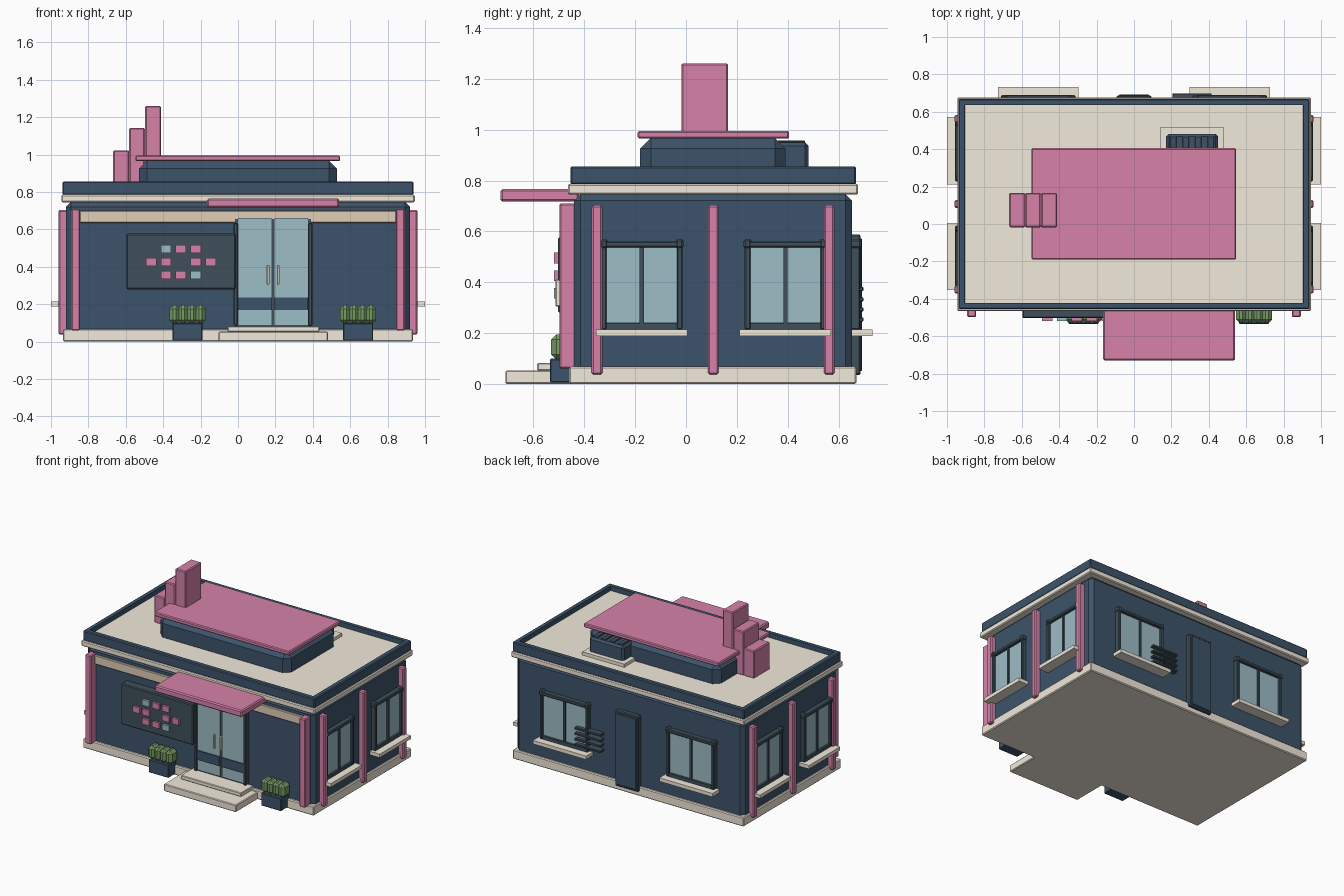
import bpy, bmesh
from mathutils import Vector

if "Cube" in bpy.data.objects:
    bpy.data.objects.remove(bpy.data.objects["Cube"])


def mat(name, r, g, b):
    m = bpy.data.materials.new(name)
    m.diffuse_color = (r, g, b, 1)
    m.use_nodes = True
    m.node_tree.nodes["Principled BSDF"].inputs["Base Color"].default_value = m.diffuse_color
    return m


NAVY = mat("navy", 0.046, 0.088, 0.145)
DARK = mat("dark_frame", 0.05, 0.08, 0.105)
PINK = mat("pink", 0.68, 0.225, 0.40)
CREAM = mat("cream", 0.89, 0.82, 0.71)
TAN = mat("tan", 0.75, 0.62, 0.48)
GLASS = mat("glass", 0.34, 0.51, 0.57)
GREEN = mat("green", 0.19, 0.34, 0.13)

CY = 0.107                                  # centre line of the building in y
LEFT, RIGHT, FRONT, BACK = -0.92, 0.92, -0.44, 0.653    # wall faces


def finish(name, bm, *mats):
    me = bpy.data.meshes.new(name)
    bm.to_mesh(me)
    bm.free()
    for m in mats:
        me.materials.append(m)
    ob = bpy.data.objects.new(name, me)
    bpy.context.collection.objects.link(ob)
    return ob


def cube(x0, x1, y0, y1, z0, z1, bevel=0.0):
    bm = bmesh.new()
    bmesh.ops.create_cube(bm, size=1)
    lo, hi = Vector((x0, y0, z0)), Vector((x1, y1, z1))
    bmesh.ops.scale(bm, vec=hi - lo, verts=bm.verts)
    bmesh.ops.translate(bm, vec=(lo + hi) / 2, verts=bm.verts)
    if bevel:
        bmesh.ops.bevel(bm, geom=bm.edges[:], offset=bevel, segments=1,
                        affect='EDGES', clamp_overlap=True)
    return bm


def box(name, x0, x1, y0, y1, z0, z1, m, bevel=0.0):
    return finish(name, cube(x0, x1, y0, y1, z0, z1, bevel), m)


def on_wall(name, side, u0, u1, d0, d1, z0, z1, m, bevel=0.0):
    """Box on a wall: u runs along the wall, d is the distance out from it."""
    if side == "right":
        return box(name, RIGHT + d0, RIGHT + d1, u0, u1, z0, z1, m, bevel)
    if side == "left":
        return box(name, LEFT - d1, LEFT - d0, u0, u1, z0, z1, m, bevel)
    if side == "back":
        return box(name, u0, u1, BACK + d0, BACK + d1, z0, z1, m, bevel)
    return box(name, u0, u1, FRONT - d1, FRONT - d0, z0, z1, m, bevel)


def window(side, c, w, out):
    h = w / 2
    on_wall(side + "_window_backing", side, c - h, c + h, -0.02, 0.01, 0.21, 0.555, DARK)
    for s in (-1, 1):
        a, b = sorted((c + s * 0.007, c + s * (h - 0.016)))
        on_wall(side + "_window_pane", side, a, b, 0, 0.016, 0.24, 0.537, GLASS)
        e = c + s * (h - 0.006)
        on_wall(side + "_window_jamb", side, e - 0.011, e + 0.011, -0.01, 0.032,
                0.215, 0.56, DARK, 0.004)
        on_wall(side + "_window_corner", side, e - 0.016, e + 0.016, -0.01, 0.038,
                0.532, 0.57, DARK, 0.008)
    on_wall(side + "_window_mullion", side, c - 0.008, c + 0.008, 0, 0.026, 0.22, 0.55, DARK)
    on_wall(side + "_window_head", side, c - h, c + h, -0.01, 0.036, 0.537, 0.561, DARK, 0.005)
    on_wall(side + "_window_rail", side, c - h, c + h, -0.01, 0.028, 0.213, 0.238, DARK)
    on_wall(side + "_window_sill", side, c - h - 0.025, c + h + 0.025, -0.01, out,
            0.188, 0.214, CREAM)


# Main shell: plinth, walls, cornice
box("plinth", -0.935, 0.935, -0.46, 0.67, 0, 0.068, CREAM, 0.006)
box("walls", LEFT, RIGHT, FRONT, BACK, 0.002, 0.747, NAVY, 0.026)
box("cornice", -0.945, 0.945, -0.465, 0.677, 0.745, 0.786, CREAM, 0.006)

# Parapet with the recessed roof deck
bm = cube(-0.938, 0.938, -0.455, 0.669, 0.784, 0.856, 0.006)
deck = max(bm.faces, key=lambda f: f.calc_center_median().z)
for t in (0.027, 0.0005):
    bmesh.ops.inset_region(bm, faces=[deck], thickness=t, use_even_offset=True)
bmesh.ops.translate(bm, vec=(0, 0, -0.034), verts=deck.verts)
deck.material_index = 1
finish("parapet", bm, NAVY, CREAM)

# Front band and pilasters
on_wall("front_band", "front", -0.845, 0.845, -0.01, 0.015, 0.635, 0.70, TAN, 0.004)
for s in (-1, 1):
    x = s * 0.868
    on_wall("front_pilaster", "front", x - 0.024, x + 0.024, -0.01, 0.058, 0.06, 0.71, PINK, 0.006)
for side in ("left", "right"):
    for y in (-0.35, CY, 0.563):
        on_wall(side + "_pilaster", side, y - 0.021, y + 0.021, -0.01, 0.04, 0.037, 0.703, PINK, 0.007)
    for y in (-0.174, 0.391):
        window(side, y, 0.31, 0.08)
for x in (-0.512, 0.512):
    window("back", x, 0.38, 0.08)

# Back door and vent louvres
on_wall("back_door_frame", "back", -0.094, 0.094, -0.01, 0.034, 0.035, 0.588, DARK, 0.006)
on_wall("back_door", "back", -0.08, 0.08, 0, 0.04, 0.05, 0.572, NAVY, 0.004)
for i in range(4):
    z = 0.245 + i * 0.04
    on_wall("vent_louvre", "back", 0.205, 0.415, -0.01, 0.045, z, z + 0.016, DARK, 0.003)

# Entrance doors
on_wall("entrance_backing", "front", -0.015, 0.39, -0.01, 0.018, 0.07, 0.655, DARK)
for x in (-0.012, 0.387):
    on_wall("entrance_jamb", "front", x - 0.011, x + 0.011, -0.01, 0.04, 0.085, 0.632, DARK, 0.004)
for s in (-1, 1):
    c = 0.1875 + s * 0.098
    on_wall("entrance_glass", "front", c - 0.09, c + 0.09, 0, 0.026, 0.09, 0.662, GLASS)
    on_wall("entrance_kick_band", "front", c - 0.09, c + 0.09, 0, 0.034, 0.168, 0.236, NAVY)
    h = 0.1875 + s * 0.027
    on_wall("entrance_handle", "front", h - 0.007, h + 0.007, 0.055, 0.073, 0.305, 0.41, CREAM, 0.003)

# Canopy and steps
box("canopy", -0.165, 0.54, -0.73, -0.42, 0.717, 0.766, PINK, 0.008)
box("lower_step", -0.105, 0.48, -0.71, -0.44, 0, 0.053, CREAM, 0.005)
box("upper_step", -0.055, 0.435, -0.585, -0.44, 0.053, 0.082, CREAM, 0.004)

# Wall panel with coloured tiles
on_wall("tile_panel", "front", -0.597, -0.013, -0.01, 0.063, 0.28, 0.577, DARK, 0.006)
TILES = ((0.495, (-0.385, -0.305, -0.225), -0.385),
         (0.425, (-0.463, -0.385, -0.225, -0.145), None),
         (0.357, (-0.385, -0.305, -0.225), -0.225))
for z, xs, blue in TILES:
    for x in xs:
        on_wall("tile", "front", x - 0.028, x + 0.028, 0.055, 0.079, z - 0.021, z + 0.021,
                GLASS if x == blue else PINK)

# Planters with faceted shrubs
for x in (-0.27, 0.642):
    box("planter", x - 0.081, x + 0.081, -0.535, -0.44, 0.005, 0.1, NAVY, 0.005)
    for i in range(4):
        c = x + (i - 1.5) * 0.046
        box("shrub", c - 0.028, c + 0.028, -0.53, -0.44, 0.096, 0.195, GREEN, 0.02)

# Roof room with overhanging slab
box("roof_room", -0.53, 0.53, -0.18, 0.392, 0.78, 0.968, NAVY, 0.043)
box("roof_slab", -0.548, 0.546, -0.19, 0.405, 0.965, 0.995, PINK, 0.006)

# Stepped fins
for x0, x1, z in ((-0.667, -0.582, 1.022), (-0.582, -0.498, 1.142), (-0.496, -0.412, 1.26)):
    box("stepped_fin", x0, x1, -0.018, 0.166, 0.82, z, PINK, 0.006)

# Roof vent unit on its pad, with slats on top
box("vent_pad", 0.14, 0.48, 0.34, 0.515, 0.82, 0.846, CREAM)
box("vent_unit", 0.172, 0.45, 0.35, 0.482, 0.83, 0.95, NAVY, 0.014)
for i in range(4):
    x = 0.21 + i * 0.067
    box("vent_slat", x - 0.018, x + 0.018, 0.36, 0.468, 0.94, 0.957, DARK, 0.003)
